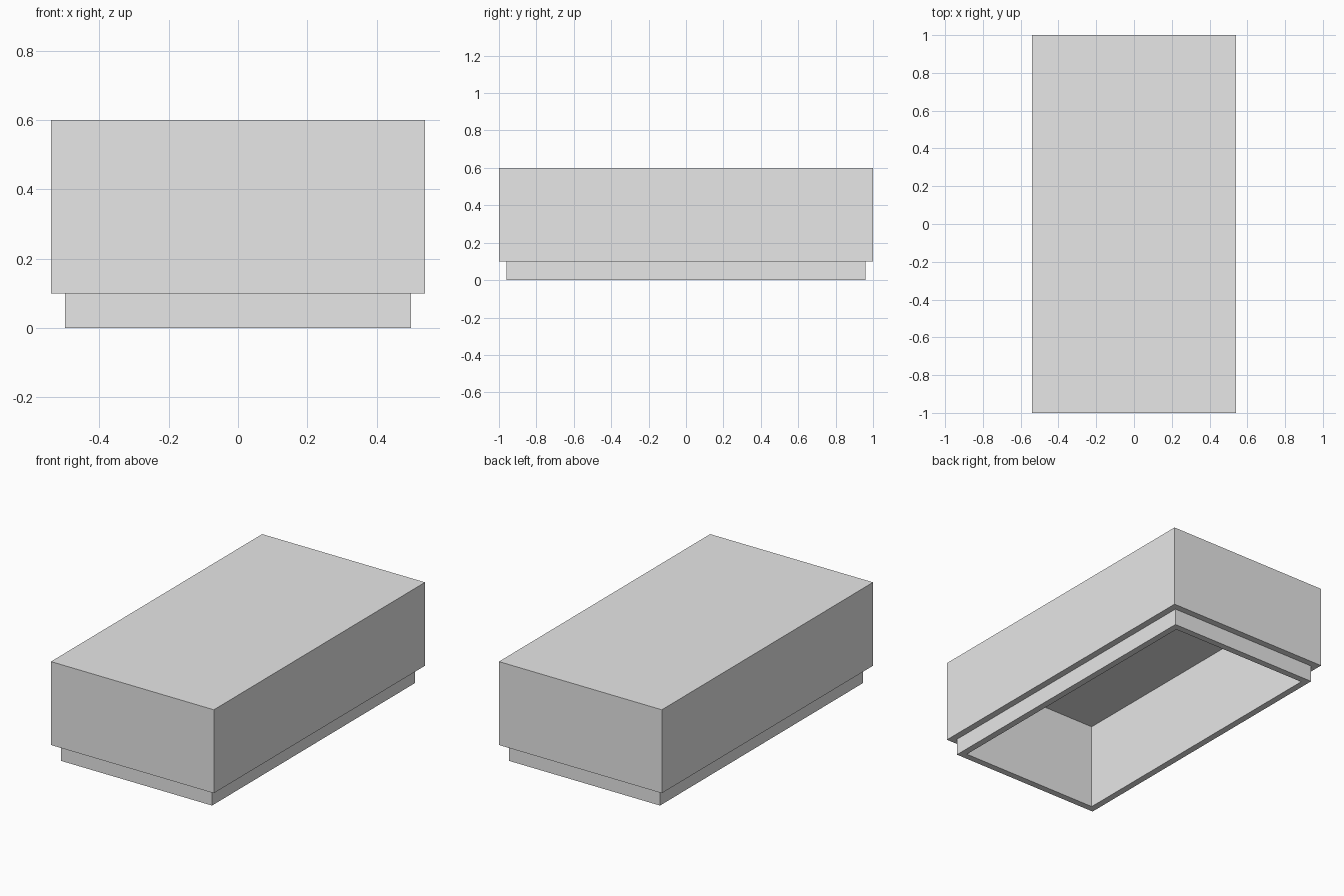
import bpy
import bmesh

cube = bpy.data.objects.get("Cube")
if cube:
    bpy.data.objects.remove(cube, do_unlink=True)

# Plain grey for the whole lid
GREY = (0.8, 0.8, 0.8, 1.0)
grey = bpy.data.materials.new("light_grey")
grey.use_nodes = True
grey.diffuse_color = GREY
grey.node_tree.nodes["Principled BSDF"].inputs["Base Color"].default_value = GREY

WIDTH, LENGTH = 1.08, 2.0
WALL = 0.04
LIP_HEIGHT, CEILING, TOP = 0.1, 0.52, 0.6


def ring(bm, inset, z):
    """Rectangle of vertices, inset from the outer footprint, at height z."""
    x, y = WIDTH / 2 - inset, LENGTH / 2 - inset
    return [bm.verts.new((sx * x, sy * y, z))
            for sx, sy in ((-1, -1), (1, -1), (1, 1), (-1, 1))]


# Hollow box lid: follow the section from the top, down the outside,
# around the recessed lip, and up the inside to the ceiling
section = [(0, TOP), (0, LIP_HEIGHT), (WALL, LIP_HEIGHT),
           (WALL, 0), (2 * WALL, 0), (2 * WALL, CEILING)]
bm = bmesh.new()
rings = [ring(bm, inset, z) for inset, z in section]
for a, b in zip(rings, rings[1:]):
    for i in range(4):
        j = (i + 1) % 4
        bm.faces.new((a[i], b[i], b[j], a[j]))
bm.faces.new(rings[0])
bm.faces.new(rings[-1])
bmesh.ops.recalc_face_normals(bm, faces=bm.faces[:])

mesh = bpy.data.meshes.new("box_lid")
bm.to_mesh(mesh)
bm.free()
mesh.materials.append(grey)
bpy.context.collection.objects.link(bpy.data.objects.new("box_lid", mesh))
